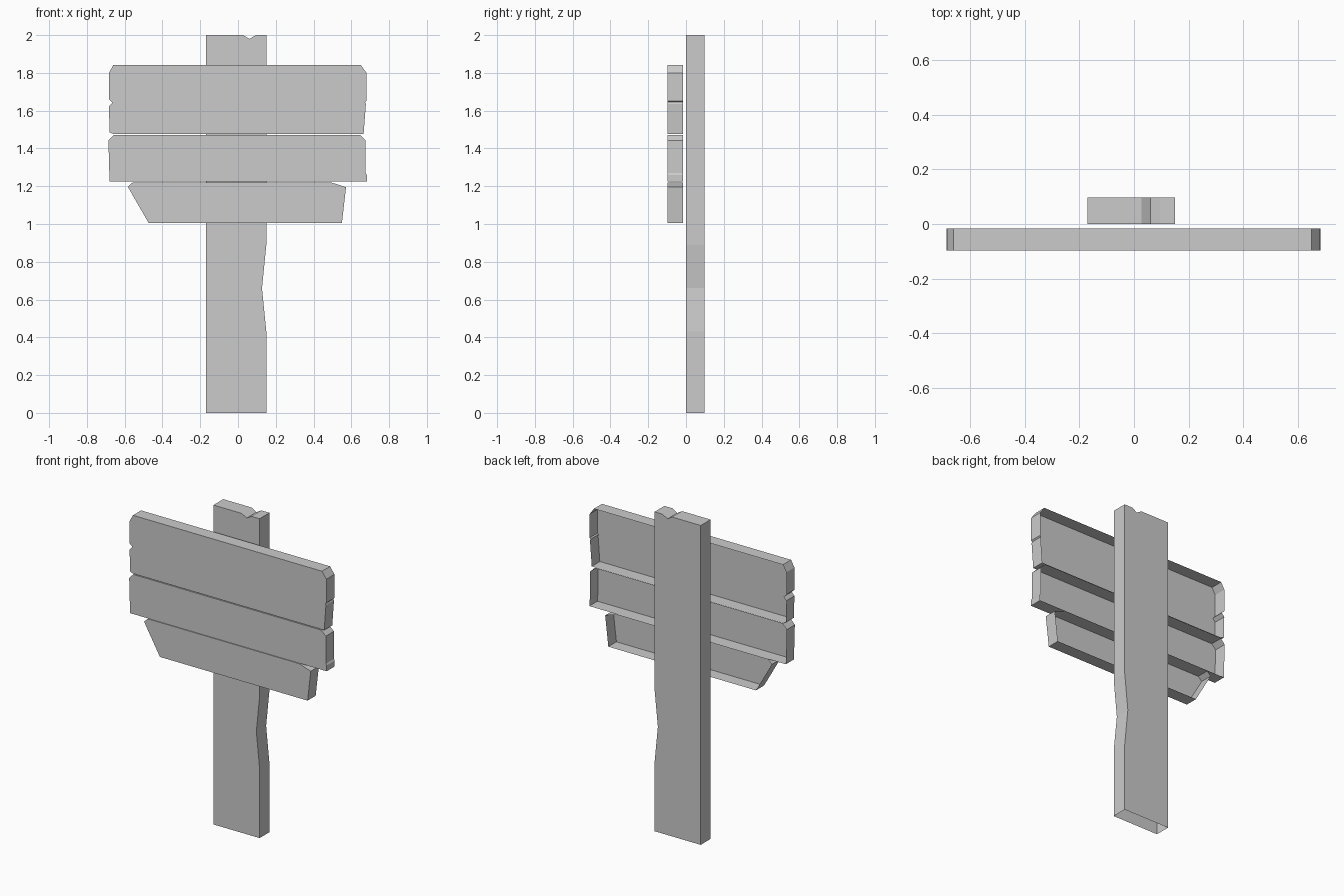
import bpy, bmesh

if "Cube" in bpy.data.objects:
    bpy.data.objects.remove(bpy.data.objects["Cube"])


def board(name, outline, y_front, y_back, open_back=False, open_bottom=False):
    """Extrude a front (x, z) outline, counter-clockwise, from y_front to y_back."""
    bm = bmesh.new()
    front = [bm.verts.new((x, y_front, z)) for x, z in outline]
    back = [bm.verts.new((x, y_back, z)) for x, z in outline]
    bm.faces.new(front)
    if not open_back:
        bm.faces.new(back[::-1])
    for i in range(len(outline)):
        j = (i + 1) % len(outline)
        if open_bottom and outline[i][1] == outline[j][1] == 0:
            continue
        bm.faces.new((front[j], front[i], back[i], back[j]))
    bm.normal_update()
    mesh = bpy.data.meshes.new(name)
    bm.to_mesh(mesh)
    bm.free()
    obj = bpy.data.objects.new(name, mesh)
    bpy.context.collection.objects.link(obj)
    return obj


# Post with a worn right edge, a chipped top and no underside
board("post", [(-0.17, 0), (0.15, 0), (0.15, 0.43), (0.127, 0.66), (0.15, 0.89),
               (0.15, 2), (0.095, 2), (0.06, 1.98), (0.027, 2), (-0.17, 2)],
      0, 0.097, open_bottom=True)

# Sign planks: chipped front outlines with hollow backs
planks = {
    "top_plank": [(-0.66, 1.477), (0.665, 1.477), (0.677, 1.635), (0.673, 1.645),
                  (0.68, 1.652), (0.68, 1.80), (0.65, 1.842), (-0.66, 1.842),
                  (-0.683, 1.80), (-0.683, 1.66), (-0.665, 1.643), (-0.683, 1.622),
                  (-0.68, 1.485)],
    "middle_plank": [(-0.68, 1.224), (0.682, 1.224), (0.682, 1.26), (0.676, 1.27),
                     (0.676, 1.442), (0.645, 1.472), (-0.658, 1.472), (-0.686, 1.442)],
    "bottom_plank": [(-0.473, 1.005), (0.55, 1.005), (0.572, 1.195), (0.49, 1.221),
                     (-0.557, 1.221), (-0.583, 1.197)],
}
for name, outline in planks.items():
    board(name, outline, -0.097, -0.017, open_back=True)
